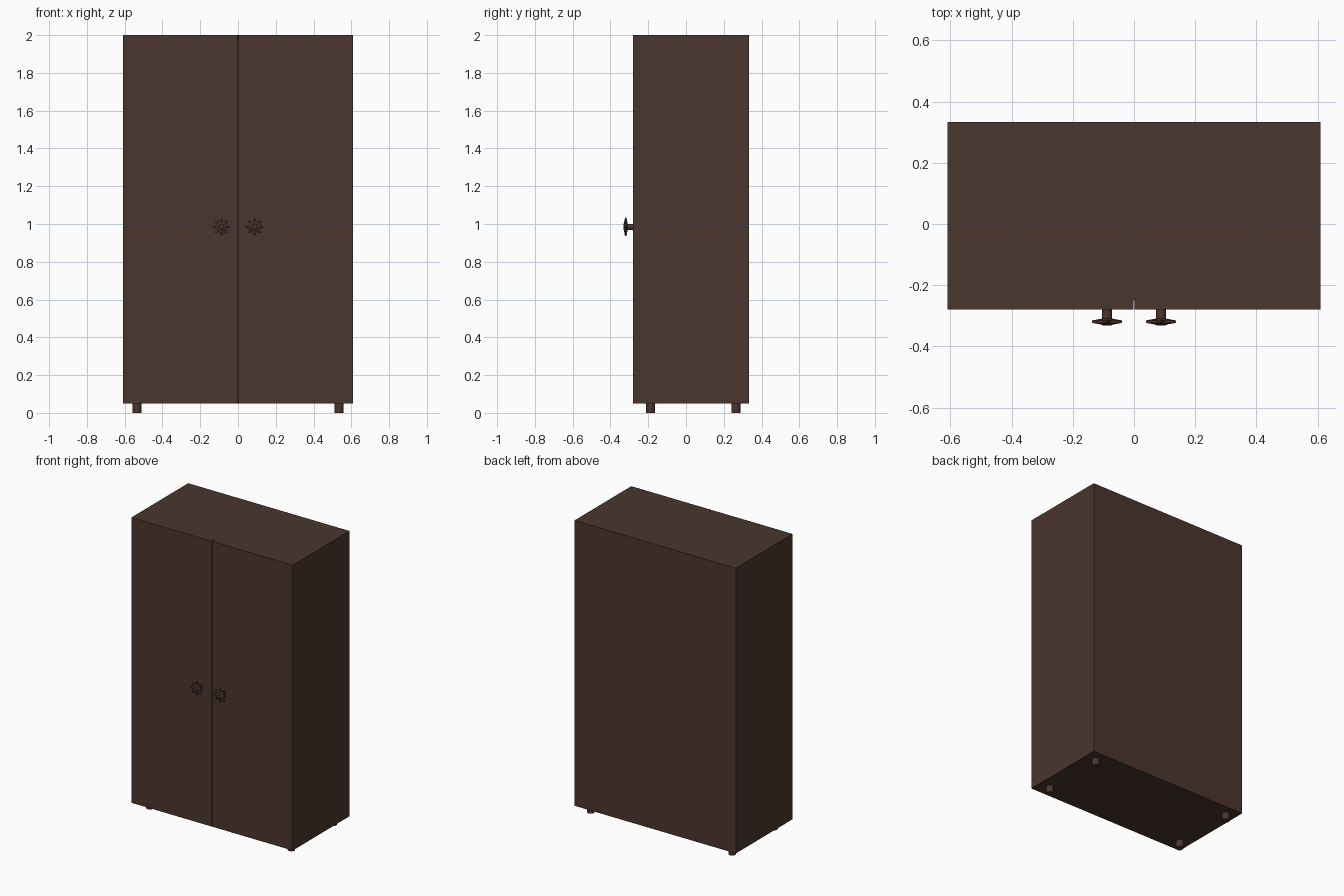
import bpy, bmesh, math
from mathutils import Vector

if "Cube" in bpy.data.objects:
    bpy.data.objects.remove(bpy.data.objects["Cube"])

wood = bpy.data.materials.new("dark brown wood")
wood.diffuse_color = (0.070, 0.036, 0.027, 1)
wood.use_nodes = True
wood.node_tree.nodes["Principled BSDF"].inputs["Base Color"].default_value = wood.diffuse_color

W, FRONT, BACK, Z0, Z1 = 0.61, -0.28, 0.333, 0.05, 2.0
DOOR = 0.03


def finish(name, bm, smooth=False):
    bmesh.ops.recalc_face_normals(bm, faces=bm.faces)
    me = bpy.data.meshes.new(name)
    bm.to_mesh(me)
    bm.free()
    me.materials.append(wood)
    ob = bpy.data.objects.new(name, me)
    bpy.context.collection.objects.link(ob)
    if smooth:
        bpy.context.view_layer.objects.active = ob
        ob.select_set(True)
        bpy.ops.object.shade_smooth_by_angle(angle=math.radians(35))
        ob.select_set(False)
    return ob


def box(lo, hi):
    bm = bmesh.new()
    bmesh.ops.create_cube(bm, size=1)
    lo, hi = Vector(lo), Vector(hi)
    for v in bm.verts:
        v.co = (lo + hi) / 2 + v.co * (hi - lo)
    return bm


def loft(rings):
    """Skin a list of point rings and cap both ends."""
    bm = bmesh.new()
    loops = [[bm.verts.new(p) for p in r] for r in rings]
    n = len(loops[0])
    for a, b in zip(loops, loops[1:]):
        for i in range(n):
            j = (i + 1) % n
            bm.faces.new((a[i], a[j], b[j], b[i]))
    bm.faces.new(loops[0])
    bm.faces.new(loops[-1])
    return bm


# Carcass: box hollowed out from the front
bm = box((-W, FRONT + DOOR, Z0), (W, BACK, Z1))
bm.normal_update()
front = min(bm.faces, key=lambda f: f.calc_center_median().y)
bmesh.ops.inset_individual(bm, faces=[front], thickness=0.03)
bmesh.ops.translate(bm, verts=front.verts, vec=(0, BACK - FRONT - DOOR - 0.02, 0))
finish("carcass", bm)

for side, s in (("left", -1), ("right", 1)):
    # Full-height door, leaving a narrow centre gap
    x = sorted((s * 0.002, s * W))
    finish(side + "_door", box((x[0], FRONT, Z0), (x[1], FRONT + DOOR, Z1)))

    # Eight-pointed knob: stem, star rim with thin edge, flat front
    def ring(y, outer, inner):
        pts = []
        for i in range(16):
            r = inner if i % 2 else outer
            a = math.tau * i / 16
            pts.append((s * 0.088 + r * math.sin(a), y, 0.985 + r * math.cos(a)))
        return pts

    finish(side + "_knob", loft([
        ring(FRONT, 0.016, 0.016), ring(-0.309, 0.016, 0.016),
        ring(-0.315, 0.049, 0.029), ring(-0.323, 0.049, 0.029),
        ring(-0.328, 0.021, 0.015), ring(-0.331, 0.014, 0.012)]))

    # Short round feet
    for end, y in (("front", -0.187), ("back", 0.264)):
        feet = [[(s * 0.535 + 0.024 * math.cos(math.tau * i / 16),
                  y + 0.024 * math.sin(math.tau * i / 16), z) for i in range(16)]
                for z in (0, Z0)]
        finish(f"{end}_{side}_foot", loft(feet), True)
